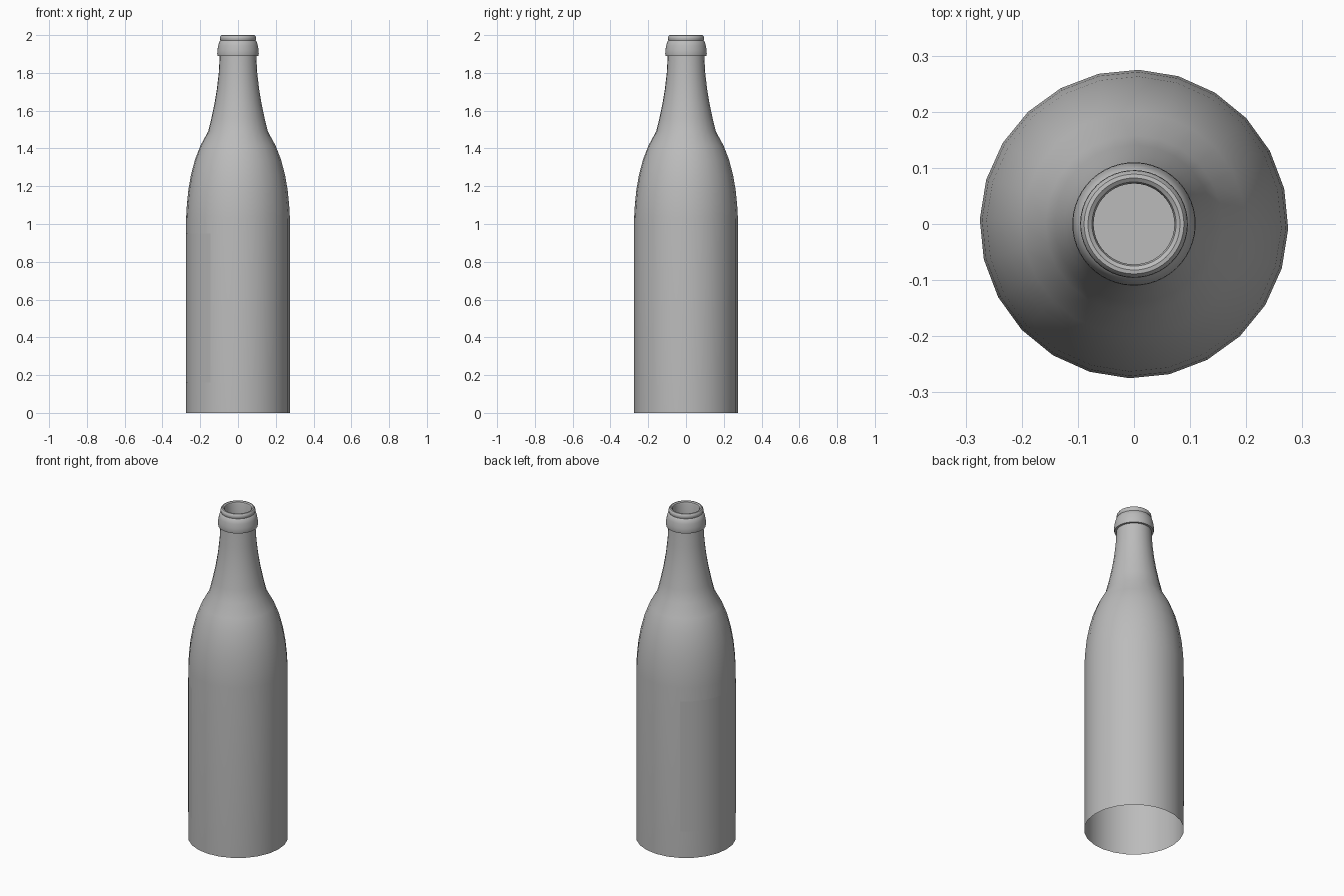
import bpy, bmesh
from math import cos, sin, radians

cube = bpy.data.objects.get("Cube")
if cube:
    bpy.data.objects.remove(cube, do_unlink=True)


def material(name, value):
    mat = bpy.data.materials.new(name)
    mat.use_nodes = True
    colour = (value, value, value, 1)
    mat.diffuse_color = colour
    mat.node_tree.nodes["Principled BSDF"].inputs["Base Color"].default_value = colour
    return mat


def lathe(name, profile, mat, sides, start=0, sweep=360, cap_end=False):
    """Turn a (radius, height) profile about z; a partial sweep stays open."""
    bm = bmesh.new()
    closed = sweep == 360
    count = sides if closed else sides + 1
    rings = []
    for r, z in profile:
        angles = [radians(start + sweep * i / sides) for i in range(count)]
        rings.append([bm.verts.new((r * cos(a), r * sin(a), z)) for a in angles])
    for low, high in zip(rings, rings[1:]):
        for i in range(sides):
            j = (i + 1) % count
            bm.faces.new((low[i], low[j], high[j], high[i]))
    if cap_end:
        bm.faces.new(rings[-1])
    for f in bm.faces:
        f.smooth = True
    mesh = bpy.data.meshes.new(name)
    bm.to_mesh(mesh)
    bm.free()
    mesh.set_sharp_from_angle(angle=radians(35))
    mesh.materials.append(mat)
    obj = bpy.data.objects.new(name, mesh)
    bpy.context.collection.objects.link(obj)
    return obj


grey = material("bottle grey", 0.5)
TURN = -1.7   # slight rotation of the facets
RADIUS = 0.275

# Straight body, open underneath, with rounded shoulder and flared neck
lathe("bottle_body", [
    (RADIUS, 0), (RADIUS, 1.03), (0.271, 1.1), (0.263, 1.18), (0.249, 1.26),
    (0.228, 1.34), (0.199, 1.415), (0.158, 1.49), (0.141, 1.56),
    (0.124, 1.64), (0.111, 1.72), (0.102, 1.8), (0.096, 1.9)],
    grey, 24, TURN)

# Rolled lip with collar, mouth bore and stopper floor inside
lathe("mouth_lip", [
    (0.094, 1.89), (0.108, 1.89), (0.11, 1.9), (0.109, 1.92), (0.105, 1.945),
    (0.098, 1.968), (0.093, 1.972), (0.096, 1.981), (0.095, 1.991),
    (0.089, 1.999), (0.082, 2.0), (0.075, 1.995), (0.072, 1.985),
    (0.072, 1.87)],
    grey, 48, TURN, cap_end=True)

# Thin label wrapped round the side
lathe("side_label", [(RADIUS + 0.001, 0.16), (RADIUS + 0.001, 0.95)],
      grey, 8, 120 + TURN, 120)
